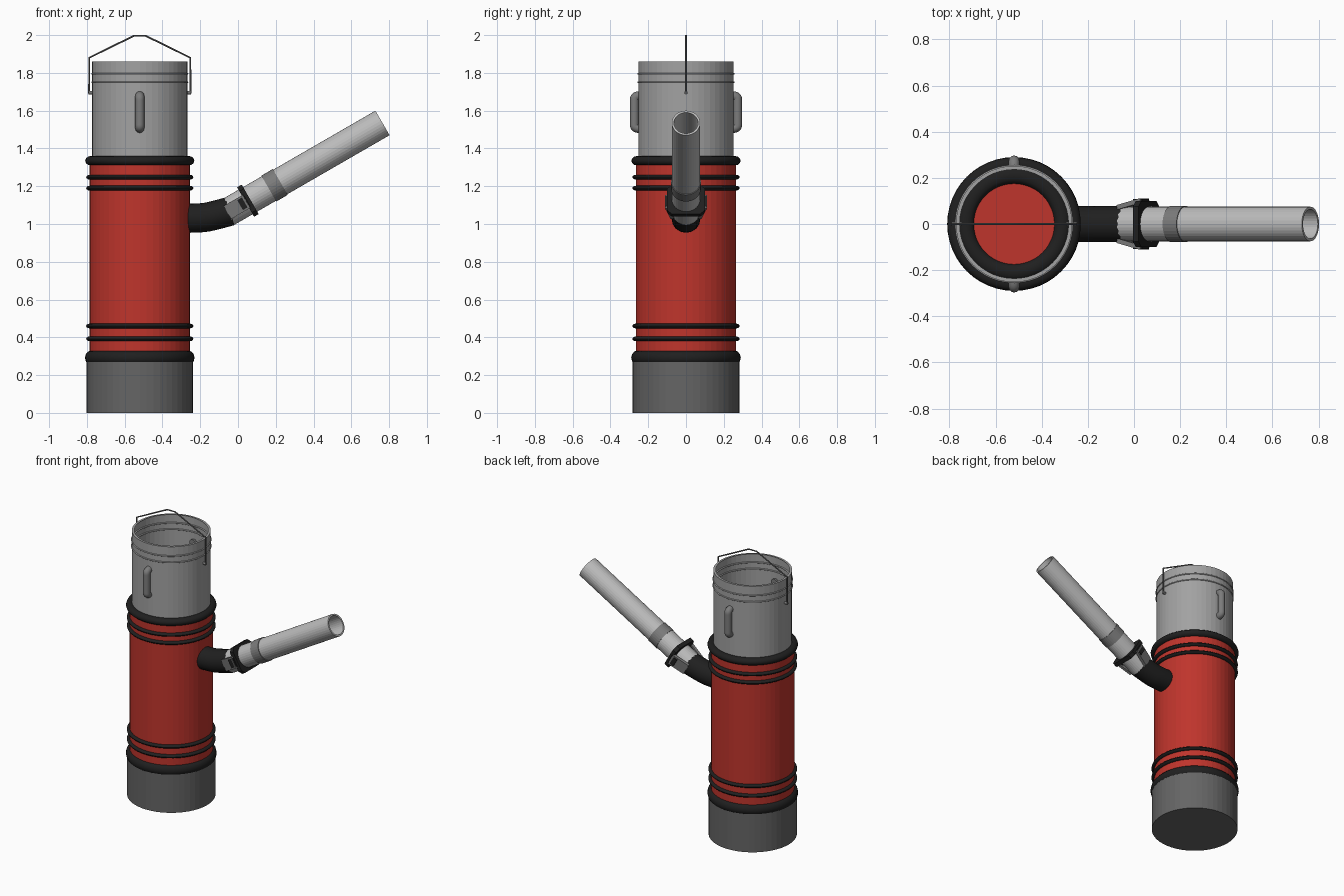
import bpy, bmesh, math
from mathutils import Vector, Matrix

if "Cube" in bpy.data.objects:
    bpy.data.objects.remove(bpy.data.objects["Cube"])

CX = -0.52                     # axis of the upright canister
TILT = math.radians(30)        # rise of the spout
D = Vector((math.cos(TILT), 0, math.sin(TILT)))
END = Vector((0.765, 0, 1.535))


def mat(name, r, g, b):
    m = bpy.data.materials.new(name)
    m.diffuse_color = (r, g, b, 1)
    m.use_nodes = True
    m.node_tree.nodes["Principled BSDF"].inputs["Base Color"].default_value = m.diffuse_color
    return m


RED = mat("red", 0.52, 0.035, 0.025)
BLACK = mat("black", 0.014, 0.014, 0.014)
DARK = mat("dark_grey", 0.13, 0.13, 0.13)
MID = mat("mid_grey", 0.2, 0.2, 0.2)
GREY = mat("grey", 0.36, 0.36, 0.36)
LIGHT = mat("light_grey", 0.5, 0.5, 0.5)


def finish(ob, material, smooth):
    ob.data.materials.clear()
    ob.data.materials.append(material)
    if smooth:
        bpy.ops.object.select_all(action='DESELECT')
        ob.select_set(True)
        bpy.context.view_layer.objects.active = ob
        bpy.ops.object.shade_smooth_by_angle(angle=math.radians(40))
    return ob


def mesh_object(name, bm, material, matrix=None, smooth=False):
    bmesh.ops.recalc_face_normals(bm, faces=bm.faces)
    me = bpy.data.meshes.new(name)
    bm.to_mesh(me)
    bm.free()
    ob = bpy.data.objects.new(name, me)
    bpy.context.collection.objects.link(ob)
    if matrix:
        ob.matrix_world = matrix
    return finish(ob, material, smooth)


def lathe(name, profile, material, matrix, segs=48, loop=False, smooth=False):
    """Spin a (radius, height) profile; loop closes it into a hollow ring."""
    bm = bmesh.new()
    rings = []
    for r, z in profile:
        if r == 0:
            rings.append([bm.verts.new((0, 0, z))] * segs)
        else:
            rings.append([bm.verts.new((r * math.cos(2 * math.pi * i / segs),
                                        r * math.sin(2 * math.pi * i / segs), z))
                          for i in range(segs)])
    pairs = list(zip(rings, rings[1:])) + ([(rings[-1], rings[0])] if loop else [])
    for a, b in pairs:
        for i in range(segs):
            j = (i + 1) % segs
            quad = list(dict.fromkeys((a[i], a[j], b[j], b[i])))
            bm.faces.new(quad)
    return mesh_object(name, bm, material, matrix, smooth)


def solid(r, z0, z1):
    return [(0, z0), (r, z0), (r, z1), (0, z1)]


def tube(ro, ri, z0, z1):
    return [(ri, z0), (ro, z0), (ro, z1), (ri, z1)]


def bead(r, z, a, b):
    """Elliptical ring section."""
    return [(r + a * math.cos(t * math.pi / 6), z + b * math.sin(t * math.pi / 6))
            for t in range(12)]


def pipe(name, points, radius, material, kind='POLY', res=4):
    cu = bpy.data.curves.new(name, 'CURVE')
    cu.dimensions = '3D'
    cu.bevel_depth, cu.bevel_resolution, cu.use_fill_caps = radius, res, True
    sp = cu.splines.new(kind)
    sp.points.add(len(points) - 1)
    for p, co in zip(sp.points, points):
        p.co = (*co, 1)
    if kind == 'NURBS':
        sp.order_u, sp.use_endpoint_u, sp.resolution_u = 3, True, 6
    ob = bpy.data.objects.new(name, cu)
    bpy.context.collection.objects.link(ob)
    bpy.ops.object.select_all(action='DESELECT')
    ob.select_set(True)
    bpy.context.view_layer.objects.active = ob
    bpy.ops.object.convert(target='MESH')
    return finish(bpy.context.object, material, True)


def prism(name, outline, depth, material, matrix):
    """Extrude a flat outline along local z."""
    bm = bmesh.new()
    f = bm.faces.new([bm.verts.new((x, y, -depth / 2)) for x, y in outline])
    ext = bmesh.ops.extrude_face_region(bm, geom=[f])
    bmesh.ops.translate(bm, vec=(0, 0, depth),
                        verts=[v for v in ext["geom"] if isinstance(v, bmesh.types.BMVert)])
    return mesh_object(name, bm, material, matrix)


# canister
UP = Matrix.Translation((CX, 0, 0))
lathe("base", solid(0.282, 0, 0.28), DARK, UP)
lathe("body", solid(0.266, 0.27, 1.335), RED, UP)
lathe("upper_sleeve", tube(0.252, 0.236, 1.3, 1.86), GREY, UP)

# rubber rings round the body, and the seal inside the sleeve
for name, r, z, a, b in (("base_ring", 0.257, 0.292, 0.033, 0.038),
                         ("lower_ring_1", 0.263, 0.392, 0.021, 0.013),
                         ("lower_ring_2", 0.263, 0.46, 0.021, 0.013),
                         ("upper_ring_1", 0.263, 1.19, 0.021, 0.013),
                         ("upper_ring_2", 0.263, 1.248, 0.021, 0.013),
                         ("top_ring", 0.259, 1.335, 0.03, 0.025),
                         ("inner_seal", 0.21, 1.335, 0.035, 0.025)):
    lathe(name, bead(r, z, a, b), BLACK, UP, loop=True, smooth=True)

# fine beads below the rim
for i, z in enumerate((1.75, 1.795)):
    lathe(f"rim_bead_{i}", bead(0.251, z, 0.006, 0.005), GREY, UP, loop=True, smooth=True)

# grab handles front and back, wire bail studs left and right
for side, s in (("front", -1), ("back", 1)):
    pipe(f"{side}_handle",
         [(CX, s * y, z) for y, z in ((0.235, 1.505), (0.273, 1.505), (0.273, 1.54),
                                      (0.273, 1.64), (0.273, 1.68), (0.235, 1.68))],
         0.024, MID, 'NURBS')
for side, s in (("left", -1), ("right", 1)):
    m = Matrix.Translation((CX, 0, 1.695)) @ Matrix.Rotation(s * math.pi / 2, 4, 'Y')
    lathe(f"{side}_bail_stud", solid(0.009, 0.225, 0.272), MID, m, 12)
pipe("wire_bail", [(CX + x, 0, z) for x, z in ((-0.268, 1.69), (-0.268, 1.88), (-0.03, 1.997),
                                               (0.03, 1.997), (0.268, 1.88), (0.268, 1.69))],
     0.005, DARK, res=1)

# spout: rubber elbow, then a straight pipe with a joining band
pipe("elbow", [(-0.32, 0, 1.03), (-0.2, 0, 1.03), (-0.13, 0, 1.043), (-0.04, 0, 1.068)],
     0.077, BLACK, 'NURBS', 6)


def along(dist):
    """Frame on the spout axis: local z along the pipe, local y across it."""
    return Matrix.Translation(END - D * dist) @ Matrix.Rotation(math.pi / 2 - TILT, 4, 'Y')


lathe("spout_pipe", tube(0.075, 0.064, -0.95, 0), LIGHT, along(0), 32, loop=True)
lathe("joint_band", tube(0.079, 0.07, -0.035, 0.035), MID, along(0.66), 32, loop=True)

# clamp flange: bevelled square plate with side lugs
FL = 0.823
h, w, c = 0.09, 0.1, 0.025
prism("clamp_flange", [(-h, -w + c), (-h + c, -w), (h - c, -w), (h, -w + c),
                       (h, w - c), (h - c, w), (-h + c, w), (-h, w - c)],
      0.028, BLACK, along(FL))
for side, s in (("front", -1), ("back", 1)):
    # tapered cheek leading from elbow to flange, with its lug
    tilt = Matrix.Translation((0, s * 0.087, -0.065)) @ Matrix.Rotation(-s * 0.25, 4, 'X')
    prism(f"{side}_cheek", [(-0.04, -0.01), (0.04, -0.01), (0.04, 0.01), (-0.04, 0.01)],
          0.12, MID, along(FL) @ tilt)
    prism(f"{side}_lug", [(-0.03, -0.015), (0.03, -0.015), (0.03, 0.015), (-0.03, 0.015)],
          0.045, BLACK, along(FL) @ Matrix.Translation((0, s * 0.094, -0.025)))
